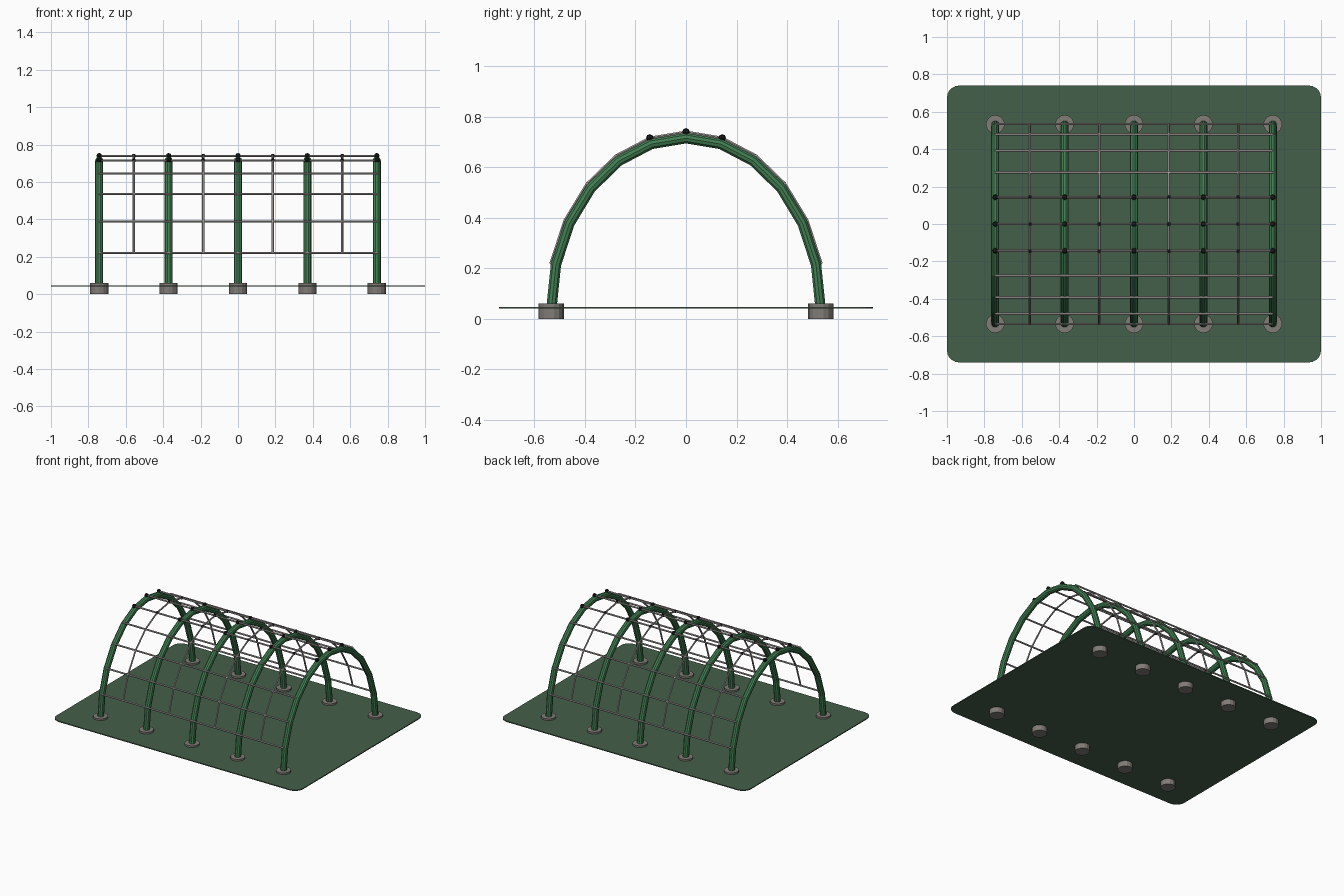
import bpy, bmesh, math
from mathutils import Vector, Matrix

if "Cube" in bpy.data.objects:
    bpy.data.objects.remove(bpy.data.objects["Cube"])


def material(name, rgb):
    m = bpy.data.materials.new(name)
    m.diffuse_color = (*rgb, 1)
    m.use_nodes = True
    m.node_tree.nodes["Principled BSDF"].inputs["Base Color"].default_value = m.diffuse_color
    return m


GREEN = material("green paint", (0.055, 0.21, 0.085))
MAT = material("dark green mat", (0.06, 0.115, 0.07))
ROPE = material("pale grey rope", (0.42, 0.39, 0.38))
CONCRETE = material("footing grey", (0.22, 0.20, 0.18))
BLACK = material("black connector", (0.012, 0.012, 0.012))

ARCH_X = [-0.742, -0.371, 0, 0.371, 0.742]
STRAND_X = [-0.557, -0.186, 0.186, 0.557]


def finish(bm, name, mat):
    bmesh.ops.recalc_face_normals(bm, faces=bm.faces)
    me = bpy.data.meshes.new(name)
    bm.to_mesh(me)
    bm.free()
    me.materials.append(mat)
    ob = bpy.data.objects.new(name, me)
    bpy.context.collection.objects.link(ob)
    return ob


def oval(a, b, deg):
    """Point (y, z) on the tunnel profile; 0 degrees is the crown."""
    t = math.radians(deg)
    return a * math.sin(t), 0.04 + b * math.cos(t)


def hoop(name, x, a, b, reach, radius, sides, mat):
    """Tube swept along the profile in 15 degree steps."""
    pts = [Vector((x, *oval(a, b, d))) for d in range(-reach, reach + 1, 15)]
    bm = bmesh.new()
    rings = []
    for i, p in enumerate(pts):
        tan = (pts[min(i + 1, len(pts) - 1)] - pts[max(i - 1, 0)]).normalized()
        side = Vector((1, 0, 0))
        up = side.cross(tan)
        rings.append([bm.verts.new(p + radius * (side * math.cos(u) + up * math.sin(u)))
                      for u in (2 * math.pi * k / sides for k in range(sides))])
    for r, s in zip(rings, rings[1:]):
        for k in range(sides):
            bm.faces.new((r[k], r[(k + 1) % sides], s[(k + 1) % sides], s[k]))
    bm.faces.new(rings[0])
    bm.faces.new(rings[-1])
    return finish(bm, name, mat)


def cylinder(name, loc, radius, depth, sides, mat, rot=Matrix()):
    bm = bmesh.new()
    bmesh.ops.create_cone(bm, cap_ends=True, segments=sides, radius1=radius,
                          radius2=radius, depth=depth,
                          matrix=Matrix.Translation(loc) @ rot)
    return finish(bm, name, mat)


# Safety mat with rounded corners
bm = bmesh.new()
bmesh.ops.create_cube(bm, size=1, matrix=Matrix.Translation((0, 0, 0.044))
                      @ Matrix.Diagonal((2, 1.48, 0.007, 1)))
corners = [e for e in bm.edges if abs(e.verts[0].co.z - e.verts[1].co.z) > 0.001]
bmesh.ops.bevel(bm, geom=corners, offset=0.065, segments=5, profile=0.5, affect='EDGES')
finish(bm, "ground_mat", MAT)

# Arched tubes with a round footing under each end
for i, x in enumerate(ARCH_X):
    hoop(f"arch_{i + 1}", x, 0.533, 0.675, 90, 0.0215, 10, GREEN)
    for label, s in (("front", -1), ("back", 1)):
        cylinder(f"{label}_footing_{i + 1}", (x, s * 0.533, 0.03), 0.05, 0.06, 14, CONCRETE)

# Net: strands over the tunnel and lines along it
for i, x in enumerate(STRAND_X):
    hoop(f"net_strand_{i + 1}", x, 0.554, 0.70, 75, 0.006, 6, ROPE)
along_x = Matrix.Rotation(math.pi / 2, 4, 'Y')
for i, d in enumerate(range(-75, 76, 15)):
    y, z = oval(0.554, 0.70, d)
    cylinder(f"net_line_{i + 1}", (0, y, z), 0.006, 1.484, 6, ROPE, along_x)

# Connectors on the three top lines
for xs, r, label in ((ARCH_X, 0.015, "arch"), (STRAND_X, 0.011, "strand")):
    bm = bmesh.new()
    for x in xs:
        for d in (-15, 0, 15):
            bmesh.ops.create_uvsphere(bm, u_segments=8, v_segments=4, radius=r,
                                      matrix=Matrix.Translation((x, *oval(0.554, 0.70, d))))
    finish(bm, f"{label}_connectors", BLACK)
